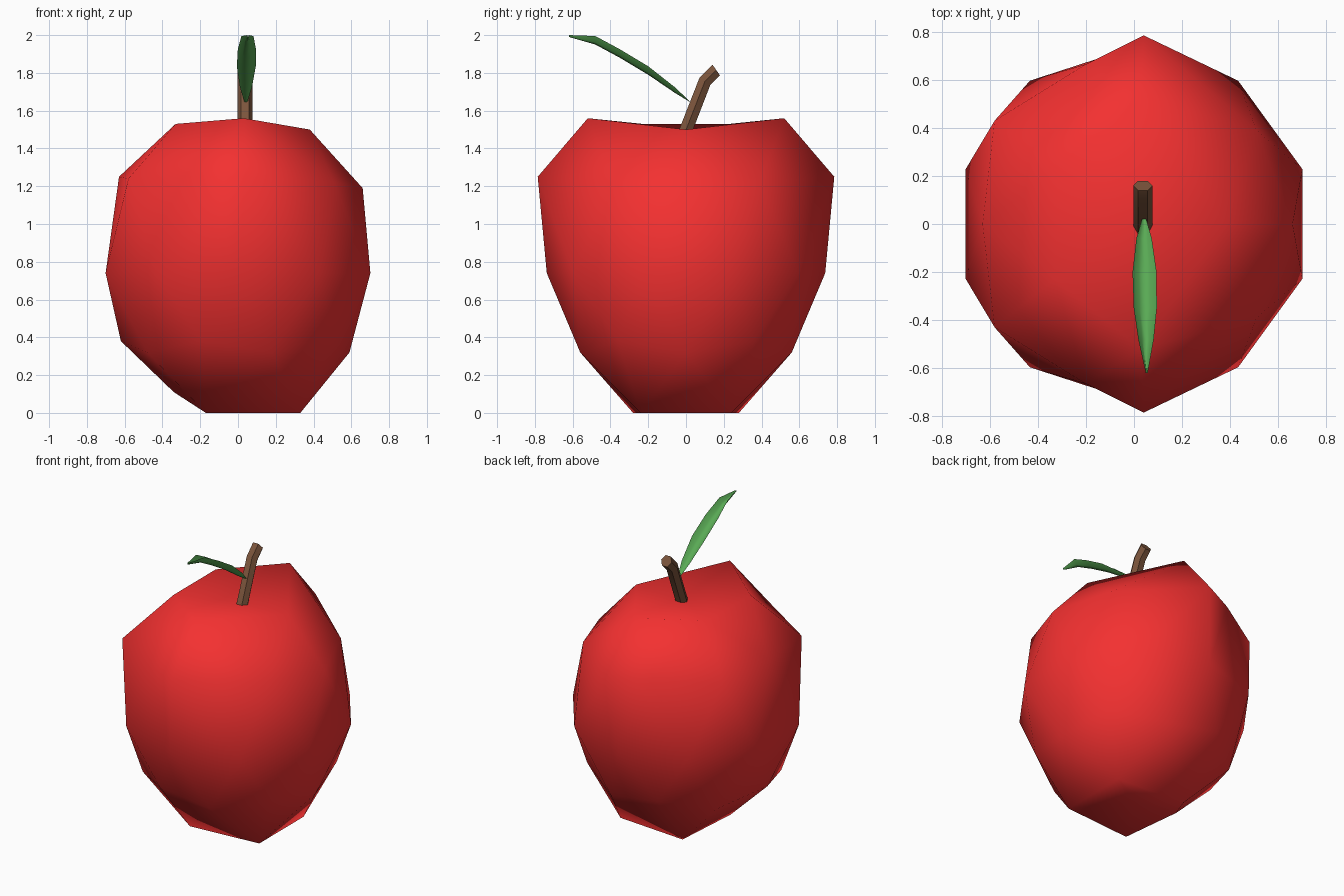
import bpy, bmesh, math
from mathutils import Vector

if "Cube" in bpy.data.objects:
    bpy.data.objects.remove(bpy.data.objects["Cube"])


def finish(bm, name, color, smooth=True):
    bmesh.ops.recalc_face_normals(bm, faces=bm.faces)
    me = bpy.data.meshes.new(name)
    bm.to_mesh(me)
    bm.free()
    for p in me.polygons:
        p.use_smooth = smooth
    mat = bpy.data.materials.new(name + "_colour")
    mat.diffuse_color = (*color, 1)
    mat.use_nodes = True
    mat.node_tree.nodes["Principled BSDF"].inputs["Base Color"].default_value = mat.diffuse_color
    me.materials.append(mat)
    ob = bpy.data.objects.new(name, me)
    bpy.context.collection.objects.link(ob)
    return ob


# Fruit: low-poly icosphere, rings reshaped into an apple (points mirrored in y)
R, ZC = 0.737, 0.74
bm = bmesh.new()
bmesh.ops.create_icosphere(bm, subdivisions=2, radius=1)
edits = [
    # (unit-sphere position) -> (new position)
    ((0, 0, 1), (0, 0, 1.48)),                        # top dimple
    ((0.526, 0, 0.85), (0.38, 0, 1.50)),              # shoulder ring
    ((0.163, 0.5, 0.85), (0.03, 0.52, 1.56)),
    ((-0.425, 0.309, 0.85), (-0.33, 0.23, 1.53)),
    ((0.894, 0, 0.447), (0.66, 0, 1.19)),             # widest ring
    ((0.688, 0.5, 0.526), (0.51, 0.39, 1.22)),
    ((0.276, 0.85, 0.447), (0.04, 0.785, 1.25)),
    ((-0.263, 0.81, 0.526), (-0.20, 0.665, 1.25)),
    ((-0.724, 0.526, 0.447), (-0.58, 0.43, 1.24)),
    ((-0.85, 0, 0.526), (-0.63, 0, 1.25)),
    ((-0.894, 0, -0.447), (-0.62, 0, 0.38)),          # lower ring
    ((-0.688, 0.5, -0.526), (-0.48, 0.35, 0.32)),
    ((-0.276, 0.85, -0.447), (-0.19, 0.58, 0.38)),
    ((0.263, 0.81, -0.526), (0.18, 0.56, 0.32)),
    ((0.724, 0.526, -0.447), (0.50, 0.36, 0.38)),
    ((0.85, 0, -0.526), (0.59, 0, 0.32)),
    ((-0.526, 0, -0.85), (-0.34, 0, 0.11)),           # foot ring
    ((-0.163, 0.5, -0.85), (-0.17, 0.28, 0)),
    ((0.425, 0.309, -0.85), (0.33, 0.24, 0)),
    ((0, 0, -1), (0, 0, 0.07)),
]
unit = [(v, v.co.copy()) for v in bm.verts]
for v, co in unit:
    v.co = co * R + Vector((0, 0, ZC))
for src, dst in edits:
    for s in ((1, -1) if src[1] else (1,)):
        p = Vector((src[0], src[1] * s, src[2]))
        v = min(unit, key=lambda t: (t[1] - p).length)[0]
        v.co = (dst[0], dst[1] * s, dst[2])
finish(bm, "apple_body", (0.9, 0.03, 0.03))

# Stem: bent six-sided tube
bm = bmesh.new()
path = [(-0.015, 1.46, 15), (0.10, 1.755, 35), (0.16, 1.815, 55)]
rings = []
for y, z, tilt in path:
    t = math.radians(tilt)
    ring = []
    for i in range(6):
        a = math.tau * i / 6
        u, w = 0.04 * math.cos(a), 0.04 * math.sin(a)
        ring.append(bm.verts.new((0.037 + u, y + w * math.cos(t), z - w * math.sin(t))))
    rings.append(ring)
for a, b in zip(rings, rings[1:]):
    for i in range(6):
        j = (i + 1) % 6
        bm.faces.new((a[i], a[j], b[j], b[i]))
bm.faces.new(rings[0])
bm.faces.new(rings[-1])
stem = finish(bm, "stem", (0.2, 0.09, 0.045))
bpy.context.view_layer.objects.active = stem
stem.select_set(True)
bpy.ops.object.shade_smooth_by_angle(angle=math.radians(50))

# Leaf: cupped lens-shaped blade (x centre, y, z, half width, edge lift)
bm = bmesh.new()
stations = [
    (0.042, 0.03, 1.64, 0.006, 0.0),
    (0.042, -0.06, 1.695, 0.032, 0.03),
    (0.044, -0.20, 1.79, 0.05, 0.045),
    (0.047, -0.35, 1.88, 0.048, 0.045),
    (0.050, -0.48, 1.95, 0.032, 0.045),
    (0.053, -0.62, 1.99, 0.004, 0.01),
]
rows = [[bm.verts.new((x + s * w, y, z + abs(s) ** 2 * h)) for s in (-1, -0.5, 0, 0.5, 1)]
        for x, y, z, w, h in stations]
for a, b in zip(rows, rows[1:]):
    for i in range(4):
        bm.faces.new((a[i], b[i], b[i + 1], a[i + 1]))
finish(bm, "leaf", (0.1, 0.4, 0.09))
